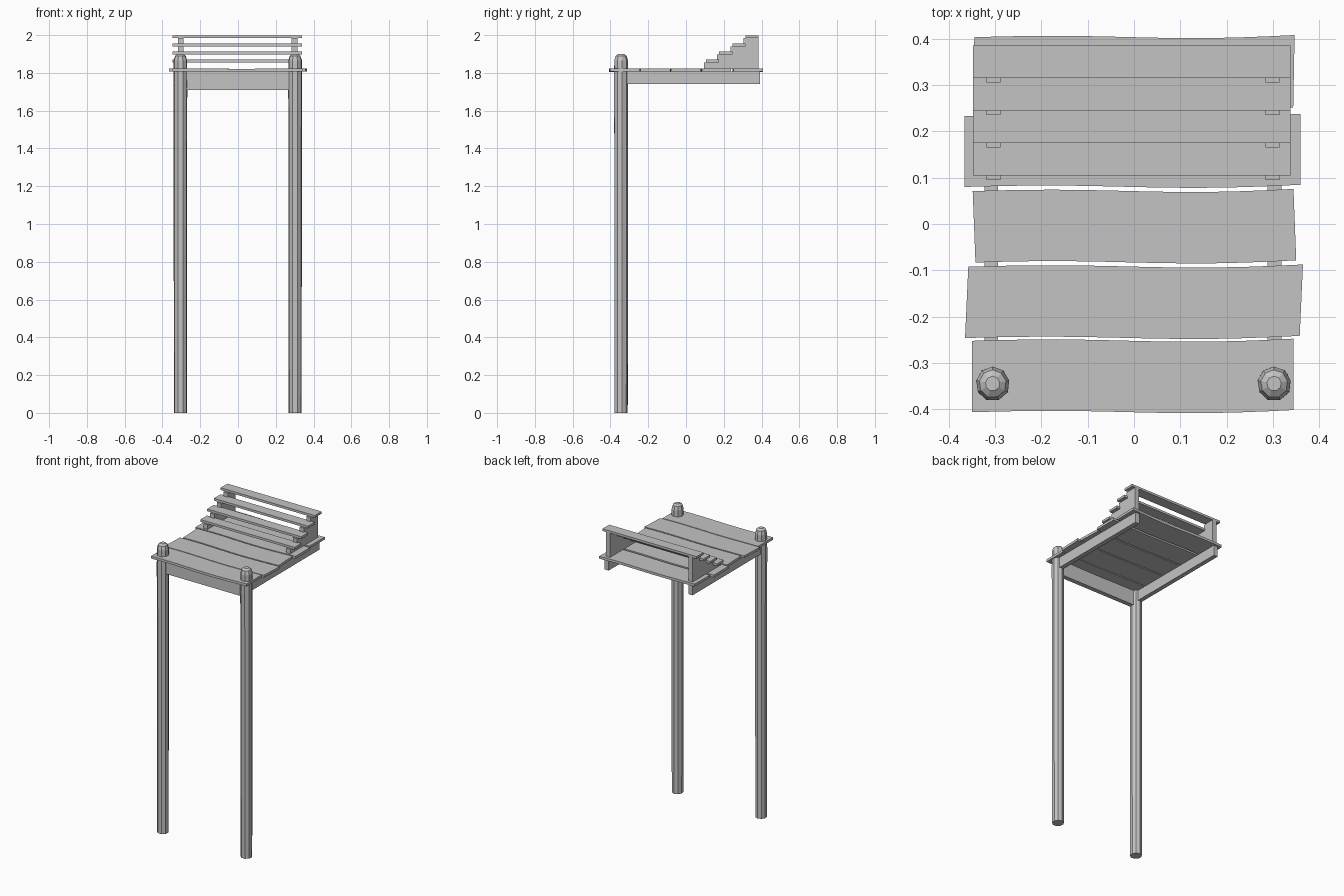
import bpy, bmesh, math, random

random.seed(4)
cube = bpy.data.objects.get("Cube")
if cube:
    bpy.data.objects.remove(cube, do_unlink=True)

GREY = (0.55, 0.55, 0.55, 1)
wood = bpy.data.materials.new("weathered grey wood")
wood.use_nodes = True
wood.diffuse_color = GREY
wood.node_tree.nodes["Principled BSDF"].inputs["Base Color"].default_value = GREY


def finish(name, bm):
    bmesh.ops.recalc_face_normals(bm, faces=bm.faces)
    mesh = bpy.data.meshes.new(name)
    bm.to_mesh(mesh)
    bm.free()
    mesh.materials.append(wood)
    obj = bpy.data.objects.new(name, mesh)
    bpy.context.collection.objects.link(obj)
    return obj


def loft(name, rings):
    """Skin a row of equal vertex rings and cap both ends."""
    bm = bmesh.new()
    rows = [[bm.verts.new(p) for p in ring] for ring in rings]
    n = len(rows[0])
    for a, b in zip(rows, rows[1:]):
        for i in range(n):
            j = (i + 1) % n
            bm.faces.new((a[i], a[j], b[j], b[i]))
    bm.faces.new(rows[0])
    bm.faces.new(rows[-1])
    return finish(name, bm)


def box(name, x0, x1, y0, y1, z0, z1):
    section = [(y0, z0), (y1, z0), (y1, z1), (y0, z1)]
    return loft(name, [[(x, y, z) for y, z in section] for x in (x0, x1)])


def plank(name, x0, x1, y0, y1, lean, steps=12):
    """Deck board with gently wavy long edges and slanted ends."""
    rings = []
    for k in range(steps + 1):
        t = k / steps
        ring = []
        for y, z, side in ((y0, 1.807, -1), (y1, 1.807, 1), (y1, 1.823, 1), (y0, 1.823, -1)):
            x = x0 + (x1 - x0) * t + side * lean / 2
            wave = 0.003 * math.sin(6.5 * t) + 0.004 * t ** 4
            ring.append((x, y + wave, z + 0.0015 * math.sin(7 * t + 1)))
        rings.append(ring)
    return loft(name, rings)


def post(name, cx, cy, sides=9):
    """Hewn round post with a chamfered top."""
    wobble = [random.uniform(0.96, 1.03) for _ in range(sides)]
    rings = []
    for z, r in ((0, 0.036), (0.7, 0.037), (1.4, 0.037), (1.75, 0.038),
                 (1.865, 0.037), (1.89, 0.030), (1.9, 0.016)):
        ring = []
        for i in range(sides):
            a = math.tau * (i + 0.25) / sides
            rr = r * wobble[i]
            ring.append((cx + rr * math.cos(a), cy + rr * math.sin(a), z))
        rings.append(ring)
    return loft(name, rings)


# Front posts
post("right_post", -0.305, -0.344)
post("left_post", 0.302, -0.344)

# Deck boards, front to back
boards = [(-0.349, 0.344, -0.406, -0.252, 0),
          (-0.361, 0.361, -0.246, -0.092, 0.007),
          (-0.345, 0.347, -0.083, 0.071, -0.006),
          (-0.366, 0.359, 0.080, 0.233, 0),
          (-0.346, 0.345, 0.247, 0.403, 0.003)]
for i, board in enumerate(boards):
    plank(f"deck_board_{i + 1}", *board)

# Frame under the deck
box("front_beam", -0.28, 0.28, -0.36, -0.33, 1.71, 1.808)
box("right_joist", -0.322, -0.293, -0.34, 0.392, 1.74, 1.808)
box("left_joist", 0.288, 0.318, -0.34, 0.392, 1.74, 1.808)

# Steps: stair-shaped side panels and treads
STEPS, RUN, RISE, THICK = 4, 0.07, 0.043, 0.015
FRONT, FIRST = 0.105, 1.87
profile = [(FRONT + STEPS * RUN, 1.82), (FRONT - 0.01, 1.82)]
for s in range(STEPS):
    top = FIRST + s * RISE - THICK
    start = FRONT - 0.01 + s * RUN
    end = start + RUN if s < STEPS - 1 else FRONT + STEPS * RUN
    profile += [(start, top), (end, top)]
    box(f"tread_{s + 1}", -0.347, 0.338, FRONT + s * RUN, FRONT + (s + 1) * RUN, top, top + THICK)
for name, x in (("right_stringer", -0.318), ("left_stringer", 0.284)):
    loft(name, [[(px, y, z) for y, z in profile] for px in (x, x + 0.03)])
